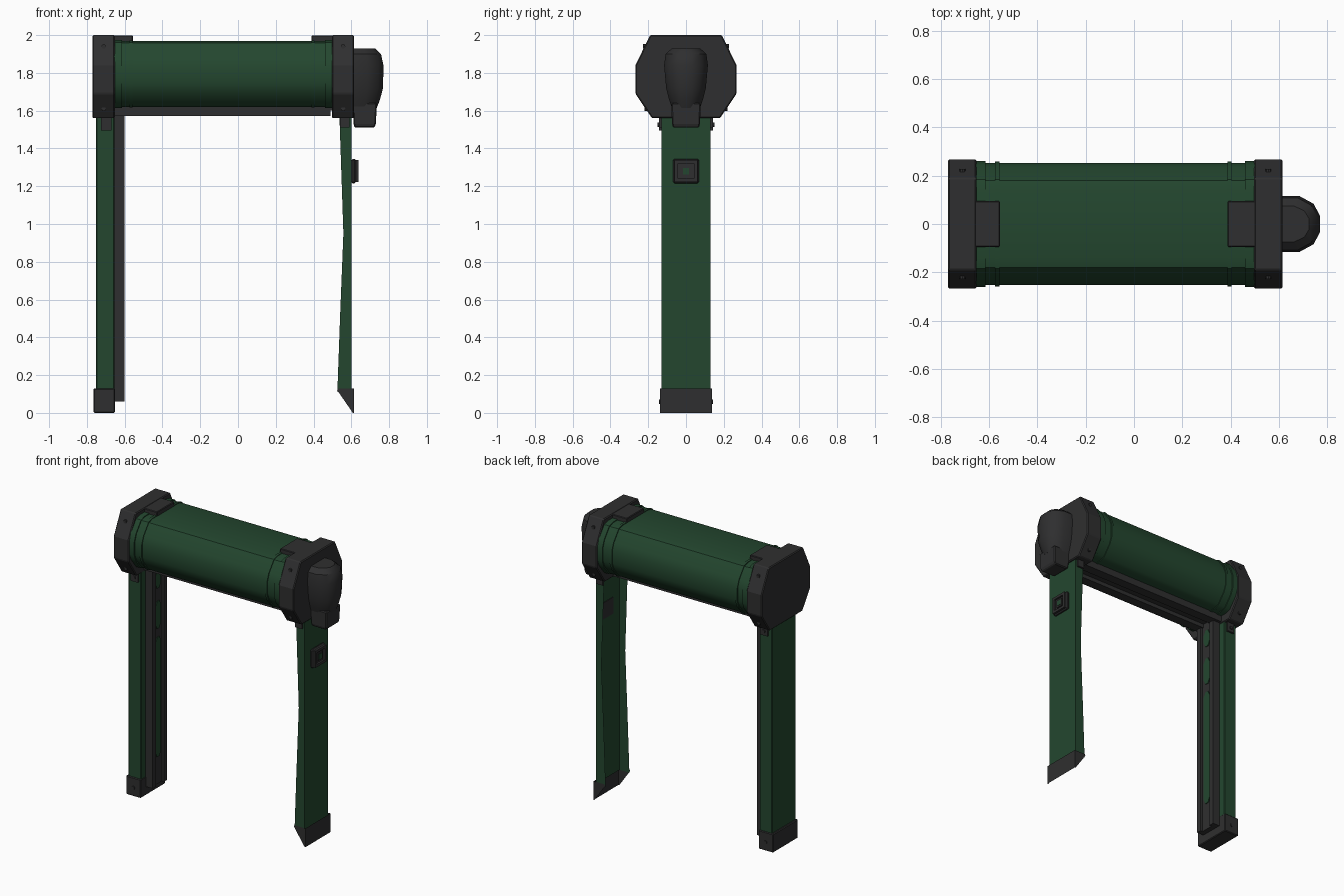
import bpy, bmesh, math
from mathutils import Vector

if "Cube" in bpy.data.objects:
    bpy.data.objects.remove(bpy.data.objects["Cube"])

def mat(name, col):
    m = bpy.data.materials.new(name)
    m.diffuse_color = (*col, 1)
    m.use_nodes = True
    m.node_tree.nodes["Principled BSDF"].inputs["Base Color"].default_value = m.diffuse_color
    return m

GREEN = mat("dark green paint", (0.017, 0.062, 0.028))
GREY = mat("charcoal metal", (0.028, 0.028, 0.029))

def make(name, verts, faces, m, bevel=0, smooth=False, fix=True):
    me = bpy.data.meshes.new(name)
    me.from_pydata([Vector(v) for v in verts], [], faces)
    if fix:
        bm = bmesh.new()
        bm.from_mesh(me)
        bmesh.ops.recalc_face_normals(bm, faces=bm.faces)
        bm.to_mesh(me)
        bm.free()
    ob = bpy.data.objects.new(name, me)
    bpy.context.collection.objects.link(ob)
    me.materials.append(m)
    if bevel:
        b = ob.modifiers.new("bevel", 'BEVEL')
        b.width = bevel
        b.segments = 1
    if smooth:
        bpy.ops.object.select_all(action='DESELECT')
        ob.select_set(True)
        bpy.context.view_layer.objects.active = ob
        bpy.ops.object.shade_smooth_by_angle(angle=math.radians(35))
    return ob

def loft(name, rings, m, **kw):
    """Skin equal-length rings and close both ends."""
    n = len(rings[0])
    verts = [p for r in rings for p in r]
    faces = [(k*n+i, k*n+(i+1) % n, (k+1)*n+(i+1) % n, (k+1)*n+i)
             for k in range(len(rings)-1) for i in range(n)]
    faces += [tuple(range(n))[::-1], tuple(range((len(rings)-1)*n, len(rings)*n))]
    return make(name, verts, faces, m, **kw)

def box(name, x, y, z, m, **kw):
    return loft(name, [[(x[0], y[0], h), (x[1], y[0], h), (x[1], y[1], h), (x[0], y[1], h)]
                       for h in z], m, **kw)

def extrude_x(name, prof, x, m, **kw):
    return loft(name, [[(h, a, b) for a, b in prof] for h in x], m, **kw)

def mirror_y(half):
    return half + [(-a, b) for a, b in reversed(half)]

def bolt(name, x, y, z, r=0.012):
    ring = [(x + r*math.cos(i*math.pi/4), z + r*math.sin(i*math.pi/4)) for i in range(8)]
    s = 0.006
    loft(name, [[(a, y - s, b) for a, b in ring], [(a, y + s, b) for a, b in ring]], GREY)

# drum housing
drum = mirror_y([(0.14, 1.62), (0.18, 1.632), (0.235, 1.70), (0.253, 1.745),
                 (0.253, 1.835), (0.235, 1.885), (0.18, 1.957), (0.14, 1.968)])
extrude_x("drum_housing", drum, (-0.66, 0.51), GREEN, smooth=True)
def grown(k):
    return [(a*k, 1.795 + (b - 1.795)*k) for a, b in drum]
for i, (x0, x1, k) in enumerate([(-0.66, -0.615, 1.03), (-0.575, -0.558, 1.025),
                                 (0.46, 0.51, 1.03), (0.388, 0.405, 1.025)]):
    extrude_x(f"drum_band_{i}", grown(k), (x0, x1), GREEN, smooth=True)

# octagonal end caps with bolts
cap = mirror_y([(0.18, 1.56), (0.268, 1.69), (0.268, 1.84), (0.19, 2.0)])
for side, x in (("left", (-0.77, -0.652)), ("right", (0.498, 0.615))):
    extrude_x(f"{side}_end_cap", cap, x, GREY, bevel=0.006)
    mid = sum(x)/2
    for s in (-1, 1):
        bolt(f"{side}_cap_bolt_low", mid, s*0.213, 1.61)
        bolt(f"{side}_cap_bolt_high", mid, s*0.221, 1.94)

# clips on top of the drum
box("left_top_clip", (-0.66, -0.556), (-0.095, 0.095), (1.955, 1.998), GREY, bevel=0.004)
box("right_top_clip", (0.388, 0.51), (-0.095, 0.095), (1.955, 1.998), GREY, bevel=0.004)

# motor body: stacked half-octagon sections
def motor_ring(z, xo, w):
    d = xo - 0.60
    return [(0.60, -w, z), (0.60 + d*0.5, -w, z), (0.60 + d*0.85, -w*0.72, z), (xo, -w*0.3, z),
            (xo, w*0.3, z), (0.60 + d*0.85, w*0.72, z), (0.60 + d*0.5, w, z), (0.60, w, z)]
loft("motor_body", [motor_ring(*r) for r in
     [(1.615, 0.735, 0.075), (1.66, 0.752, 0.09), (1.72, 0.768, 0.105), (1.84, 0.77, 0.116),
      (1.90, 0.757, 0.108), (1.93, 0.725, 0.075)]], GREY, smooth=True)
loft("motor_neck", [[(x0, -w, z), (x1, -w, z), (x1, w, z), (x0, w, z)] for z, x0, x1, w in
     [(1.51, 0.617, 0.722, 0.068), (1.53, 0.612, 0.73, 0.074), (1.64, 0.607, 0.735, 0.078)]],
     GREY, bevel=0.006)

# lintel channel under the drum
box("lintel_base", (-0.655, 0.50), (-0.10, 0.10), (1.60, 1.63), GREY)
for s in (-1, 1):
    box("lintel_rail", (-0.655, 0.49), sorted((s*0.035, s*0.10)), (1.573, 1.61), GREY)

# left post, foot and top brackets
box("left_post", (-0.752, -0.655), (-0.13, 0.13), (0.10, 1.58), GREEN, bevel=0.005)
box("left_foot", (-0.765, -0.652), (-0.137, 0.137), (0, 0.13), GREY, bevel=0.005)
for s in (-1, 1):
    box("left_post_bracket", (-0.725, -0.67), sorted((s*0.12, s*0.143)), (1.495, 1.57), GREY)
    bolt("left_post_bolt", -0.698, s*0.144, 1.525)
    bolt("left_foot_bolt", -0.708, s*0.137, 0.06)

# left guide channel with green inlays in its slot
box("guide_base", (-0.66, -0.617), (-0.08, 0.08), (0.06, 1.62), GREY)
for s in (-1, 1):
    box("guide_rail", (-0.66, -0.60), sorted((s*0.045, s*0.08)), (0.06, 1.60), GREY)
for z in ((0.25, 1.08), (1.14, 1.33), (1.42, 1.54)):
    c = 0.035
    prof = mirror_y([(0.012, z[0]), (0.03, z[0]+c), (0.03, z[1]-c), (0.012, z[1])])
    extrude_x("guide_inlay", prof, (-0.62, -0.612), GREEN)

# right post: open sheet channel with tapering side flanges
def channel(name, outer, w, edge, m):
    """edge: inner (x, z) points of the flanges from bottom to top."""
    n = len(edge)
    verts, faces = [], []
    for s in (-1, 1):
        verts += [(x, s*w, z) for x, z in edge] + [(outer, s*w, edge[-1][1]), (outer, s*w, edge[0][1])]
    k = n + 2
    for i in (0, 1):
        f = tuple(range(i*k, i*k + k))
        faces.append(f[::-1] if i == 0 else f)
    faces.append((n + 1, k + n + 1, k + n, n))
    make(name, verts, faces, m, fix=False)
channel("right_post", 0.602, 0.13, [(0.526, 0.11), (0.54, 0.5), (0.558, 0.95), (0.537, 1.57)], GREEN)
channel("right_foot", 0.614, 0.137, [(0.608, 0.0), (0.525, 0.12), (0.53, 0.13)], GREY)
for s in (-1, 1):
    box("right_post_bracket", (0.54, 0.59), sorted((s*0.13, s*0.143)), (1.51, 1.57), GREY)

# control box with green button
box("control_box", (0.60, 0.625), (-0.068, 0.068), (1.215, 1.345), GREY, bevel=0.008)
for s in (-1, 1):
    box("control_rim_side", (0.62, 0.638), sorted((s*0.042, s*0.06)), (1.222, 1.338), GREY)
    box("control_rim_bar", (0.62, 0.638), (-0.05, 0.05),
        sorted((1.28 + s*0.04, 1.28 + s*0.058)), GREY)
box("control_button_frame", (0.62, 0.632), (-0.026, 0.026), (1.254, 1.306), GREY)
box("control_button", (0.63, 0.636), (-0.017, 0.017), (1.263, 1.297), GREEN)
